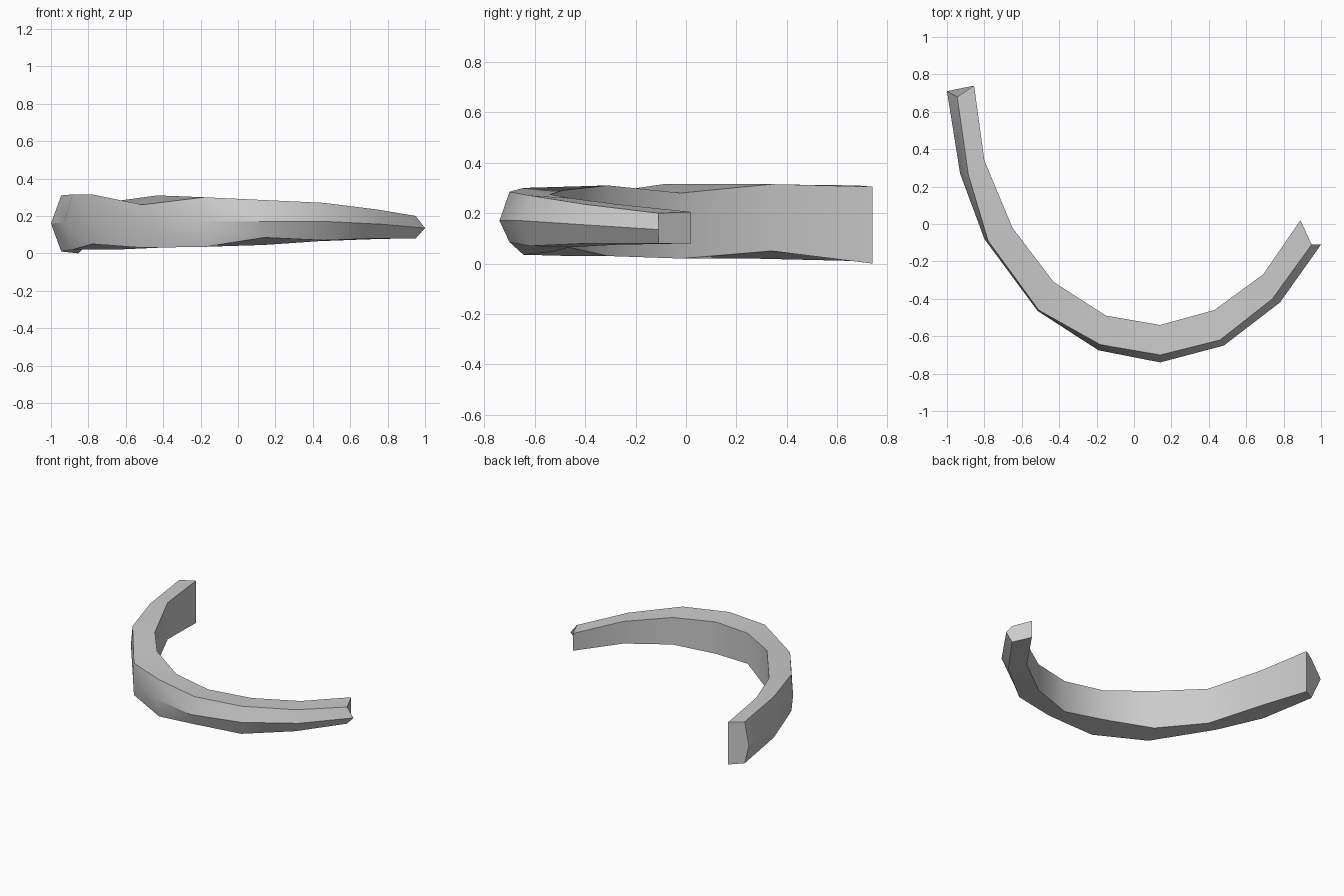
import bpy
import bmesh
import math

cube = bpy.data.objects.get("Cube")
if cube:
    bpy.data.objects.remove(cube, do_unlink=True)

# Plan paths of the band, from its tall right end round to its slim left end
inner_path = [(-.855, .74), (-.80, .34), (-.65, -.02), (-.43, -.31), (-.15, -.49),
              (.14, -.54), (.43, -.46), (.69, -.27), (.89, .02)]
ridge_path = [(-.945, .68), (-.885, .26), (-.78, -.09), (-.51, -.46), (-.18, -.645),
              (.14, -.70), (.46, -.62), (.74, -.40), (.95, -.11)]
outer_path = [(-1, .71), (-.93, .27), (-.80, -.08), (-.515, -.465), (-.19, -.675),
              (.14, -.74), (.48, -.65), (.78, -.42), (1, -.11)]

# Heights of the five long edges at each station
inner_top = [.305, .315, .28, .31, .29, .275, .26, .235, .205]
ridge_top = [.31, .315, .315, .26, .30, .285, .27, .235, .20]
outer_mid = [.16, .165, .17, .165, .17, .17, .17, .155, .135]
ridge_low = [.01, .02, .05, .03, .035, .085, .07, .08, .08]
inner_low = [.0, .05, .02, .03, .07, .045, .065, .075, .08]


def make_material(name, color):
    mat = bpy.data.materials.new(name)
    mat.use_nodes = True
    mat.diffuse_color = color
    mat.node_tree.nodes["Principled BSDF"].inputs["Base Color"].default_value = color
    return mat


def loft(name, rails, mat):
    """Skin a closed tube over long rails, with a flat cap at each end."""
    bm = bmesh.new()
    rows = [[bm.verts.new((x, y, z)) for (x, y), z in zip(path, heights)]
            for path, heights in rails]
    rings = list(zip(*rows))
    for a, b in zip(rings, rings[1:]):
        for i in range(len(a)):
            j = (i + 1) % len(a)
            bm.faces.new((a[i], a[j], b[j], b[i]))
    bm.faces.new(rings[0])
    bm.faces.new(rings[-1])
    bmesh.ops.recalc_face_normals(bm, faces=bm.faces[:])
    mesh = bpy.data.meshes.new(name)
    bm.to_mesh(mesh)
    bm.free()
    mesh.materials.append(mat)
    obj = bpy.data.objects.new(name, mesh)
    bpy.context.collection.objects.link(obj)
    return obj


# Curved band with a pointed outer side
grey = make_material("plain grey", (.6, .6, .6, 1))
band = loft("curved_band", [
    (inner_path, inner_top),
    (ridge_path, ridge_top),
    (outer_path, outer_mid),
    (ridge_path, ridge_low),
    (inner_path, inner_low),
], grey)

bpy.ops.object.select_all(action="DESELECT")
band.select_set(True)
bpy.context.view_layer.objects.active = band
bpy.ops.object.shade_smooth_by_angle(angle=math.radians(30))
